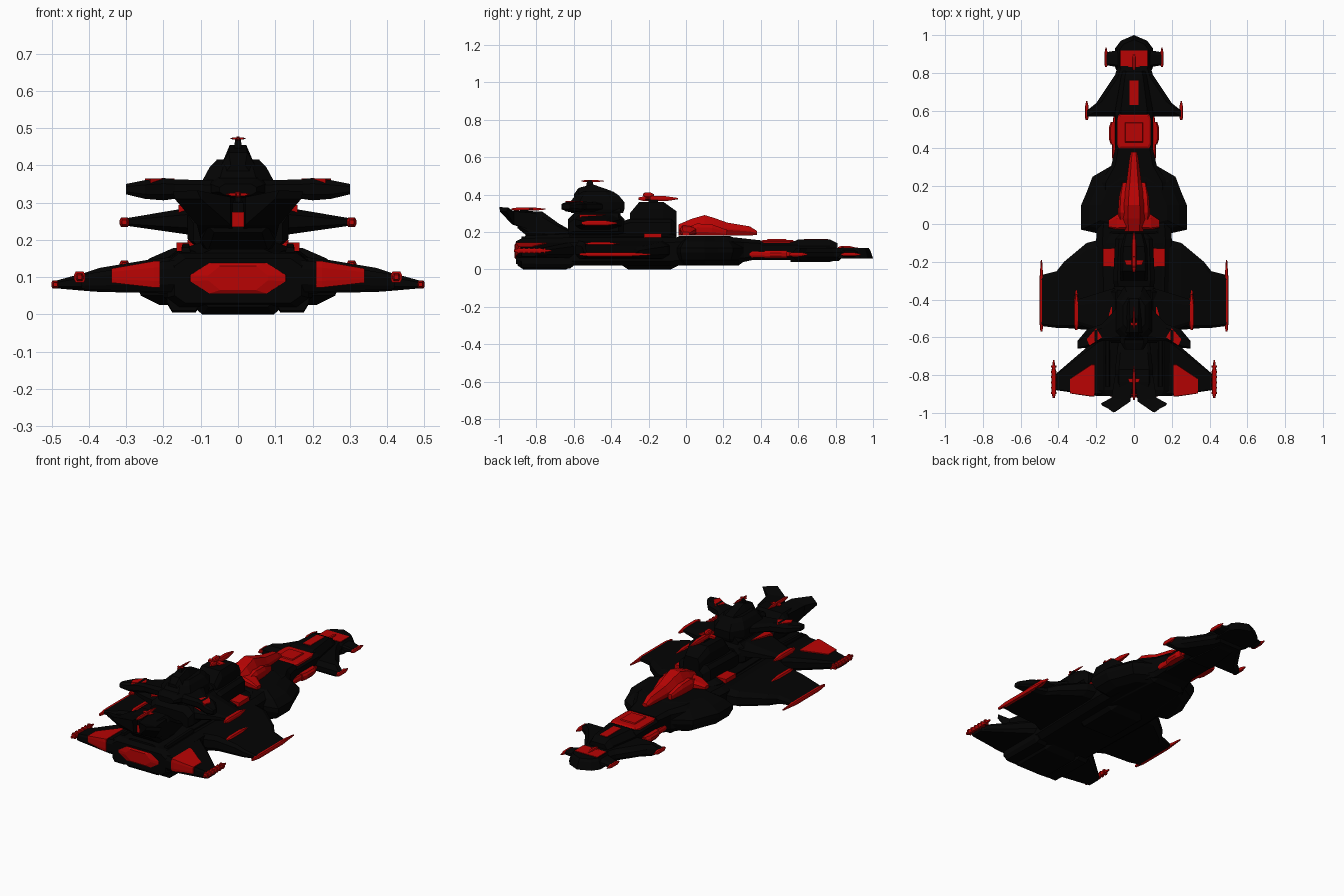
import bpy, bmesh, math


def material(name, col):
    m = bpy.data.materials.new(name)
    m.diffuse_color = (*col, 1)
    return m


BLACK = material("black_hull", (0.001, 0.001, 0.001))
RED = material("red_trim", (0.48, 0.001, 0.001))


def loft(name, rings, mat, mirror=False):
    bm = bmesh.new()
    rows = [[bm.verts.new(p) for p in r] for r in rings]
    n = len(rows[0])
    for a, b in zip(rows, rows[1:]):
        for i in range(n):
            j = (i + 1) % n
            bm.faces.new((a[i], a[j], b[j], b[i]))
    bm.faces.new(rows[0])
    bm.faces.new(rows[-1])
    bmesh.ops.recalc_face_normals(bm, faces=bm.faces)
    me = bpy.data.meshes.new(name)
    bm.to_mesh(me)
    bm.free()
    me.materials.append(mat)
    ob = bpy.data.objects.new(name, me)
    bpy.context.collection.objects.link(ob)
    if mirror:
        ob.modifiers.new("mirror", 'MIRROR').use_mirror_merge = False
    return ob


def hull(name, stations, mat=BLACK, cx=0, cut=0.3, mirror=False):
    """Chamfered sections along y; station = (y, half width, z0, z1)."""
    rings = []
    for y, w, a, b in stations:
        c, d = w * (1 - cut), (b - a) * cut
        rings.append([(cx + x, y, z) for x, z in (
            (-c, a), (c, a), (w, a + d), (w, b - d), (c, b), (-c, b), (-w, b - d), (-w, a + d))])
    return loft(name, rings, mat, mirror)


def plate(name, half, levels, mat=BLACK):
    """Mirrored outline stacked in z; level = (z, scale)."""
    pts = half + [(-x, y) for x, y in reversed(half) if x > 0]
    cy = (max(p[1] for p in pts) + min(p[1] for p in pts)) / 2
    return loft(name, [[(x * s, cy + (y - cy) * s, z) for x, y in pts] for z, s in levels], mat)


def wing(name, stations, mat=BLACK, edge=0.12):
    """Mirrored wing; station = (x, rear y, front y, z0, z1)."""
    rings = []
    for x, r, f, a, b in stations:
        e, h = (f - r) * edge, (b - a) * 0.25
        rings.append([(x, r + e, a), (x, f - e * 2, a), (x, f, a + h), (x, f, b - h),
                      (x, f - e * 2, b), (x, r + e, b), (x, r, b - h), (x, r, a + h)])
    return loft(name, rings, mat, True)


def pod(name, x, y0, y1, z, r, mat=RED):
    L = y1 - y0
    hull(name, [(y0, r * .5, z - r * .5, z + r * .5), (y0 + L * .15, r, z - r, z + r),
                (y0 + L * .7, r, z - r, z + r), (y1, r * .3, z - r * .3, z + r * .3)],
         mat, x, mirror=x > 0)


def panel(name, pts, z0, z1, mat=RED):
    loft(name, [[(x, y, z) for x, y in pts] for z in (z0, z1)], mat, True)


# main hull with keel blocks
hull("main_hull", [(-.91, .17, .03, .15), (-.88, .19, .02, .165), (-.6, .19, .02, .17), (-.08, .2, .02, .17),
                   (.22, .18, .03, .175), (.31, .12, .04, .165), (.40, .1, .06, .155)], cut=.17)
hull("stern_keel", [(-.9, .1, .02, .1), (-.87, .12, 0, .1), (-.64, .12, 0, .1), (-.6, .1, .02, .1)], cut=.2)
hull("side_keel", [(-.88, .045, .01, .08), (-.62, .045, .005, .08), (-.6, .04, .02, .08)], cx=.145, mirror=True)
hull("mid_keel", [(-.34, .1, .02, .1), (-.31, .12, 0, .1), (-.08, .12, 0, .1), (-.04, .1, .02, .1)], cut=.2)
hull("fore_keel", [(-.04, .15, .02, .1), (.28, .12, .02, .1), (.32, .09, .05, .1)], cut=.2)
hull("dorsal_deck", [(-.88, .1, .13, .175), (-.62, .14, .14, .195), (-.1, .15, .14, .19), (-.05, .12, .14, .18)])

# broad forward hull
plate("fore_hull", [(.1, .32), (.22, .25), (.25, .17), (.28, .1), (.28, -.03), (.19, -.05), (.19, -.12)],
      [(.025, .75), (.05, .93), (.09, 1), (.115, 1), (.15, .85), (.178, .62)])

# neck and its red casing
hull("neck", [(.3, .1, .05, .15), (.6, .1, .05, .15)], cut=.2)
plate("neck_red_block", [(.08, .58), (.09, .55), (.09, .42), (.08, .40)], [(.13, 1), (.15, 1), (.156, .9)], RED)
plate("neck_hatch", [(.05, .54), (.05, .43)], [(.15, 1), (.162, .9)], RED)
pod("neck_side_pod", .1, .31, .6, .08, .016)
hull("neck_side_bulge", [(.42, .02, .06, .1), (.45, .03, .06, .1), (.51, .03, .06, .1), (.54, .02, .06, .1)],
     RED, .103, mirror=True)

# head
plate("head_wings", [(.085, .84), (.1, .79), (.16, .7), (.2, .64), (.25, .6), (.25, .57), (.1, .57)],
      [(.045, .82), (.065, 1), (.09, 1), (.115, .85)])
hull("head_spine", [(.56, .1, .04, .14), (.6, .1, .04, .16), (.77, .07, .04, .16), (.81, .06, .05, .14)])
plate("nose", [(0, 1), (.07, .97), (.1, .93), (.1, .83), (.08, .78)], [(.058, 1), (.07, .97), (.1, .87), (.115, .78)])
wing("nose_fin", [(.08, .83, .92, .065, .105), (.145, .84, .91, .07, .09)])
pod("nose_fin_pod", .148, .83, .935, .08, .009)
pod("head_wing_pod", .25, .55, .65, .08, .01)
plate("nose_red_panel", [(.075, .92), (.075, .835)], [(.1, 1), (.118, .97)], RED)
plate("head_red_strip", [(.024, .76), (.024, .63)], [(.15, 1), (.163, 1)], RED)

# red command craft on the forward deck
hull("command_spear", [(-.04, .05, .18, .24), (.03, .06, .18, .27), (.1, .055, .18, .29), (.15, .05, .18, .275),
                       (.22, .04, .18, .25), (.34, .025, .18, .23), (.38, .017, .185, .205)], RED, cut=.45)
hull("command_shoulder", [(.02, .03, .18, .23), (.06, .035, .18, .245), (.14, .03, .18, .24), (.22, .012, .18, .21)],
     RED, .05, mirror=True)
wing("command_wing", [(.04, -.03, .08, .18, .235), (.09, -.03, .05, .18, .225), (.135, -.02, .02, .18, .2)], RED)

# main wings, stern wings and mid wings
wing("main_wing", [(.17, -.6, -.08, .055, .155), (.25, -.56, -.1, .058, .145), (.37, -.55, -.2, .06, .125),
                   (.41, -.55, -.25, .063, .112), (.49, -.54, -.27, .07, .09)], edge=.04)
pod("main_wing_pod", .49, -.57, -.19, .08, .011)
pod("main_wing_blister", .305, -.54, -.35, .132, .013)
panel("main_deck_red", [(.1, -.13), (.165, -.13), (.165, -.225), (.1, -.225)], .165, .193)
wing("stern_wing", [(.17, -.91, -.58, .06, .145), (.2, -.91, -.61, .06, .142), (.41, -.88, -.79, .067, .108),
                    (.42, -.88, -.8, .07, .105)], edge=.04)
wing("stern_wing_red", [(.21, -.914, -.74, .072, .1435), (.225, -.914, -.74, .072, .143),
                        (.34, -.897, -.82, .085, .123)], RED, edge=.015)
panel("stern_wing_top_red", [(.222, -.705), (.34, -.86), (.34, -.875), (.33, -.885)], .09, .122)
pod("stern_wing_pod", .425, -.92, -.72, .1, .012)
for i in range(6):
    hull("pod_ring_%d" % i, [(-.9 + i * .028, .015, .085, .115), (-.89 + i * .028, .015, .085, .115)],
         RED, .425, mirror=True)
wing("mid_wing", [(.1, -.6, -.34, .21, .295), (.14, -.59, -.35, .215, .285), (.3, -.53, -.4, .238, .258)])
pod("mid_wing_pod", .305, -.56, -.37, .247, .013)

# red engine nozzle
hull("engine", [(-.89, .13, .055, .14), (-.912, .128, .056, .138), (-.918, .08, .065, .13)], RED, cut=.4)

# turret block ahead of the tower
hull("turret_base", [(-.36, .1, .17, .25), (-.3, .11, .17, .27), (-.08, .1, .17, .27), (-.05, .07, .17, .24)], cut=.2)
hull("turret_block", [(-.3, .07, .18, .3), (-.25, .075, .18, .36), (-.12, .07, .18, .36), (-.05, .05, .18, .31)], cut=.2)

# command tower with stepped dome and arms
hull("tower_base", [(-.63, .12, .17, .27), (-.6, .135, .17, .3), (-.36, .13, .17, .3), (-.33, .1, .17, .27)], cut=.25)
hull("tower_waist", [(-.6, .09, .25, .33), (-.35, .09, .25, .33)])
plate("tower_dome", [(.05, -.62), (.095, -.57), (.095, -.4), (.05, -.33)],
      [(.3, .95), (.32, 1), (.36, 1), (.395, .8), (.415, .6)])
hull("dome_ridge", [(-.6, .035, .35, .4), (-.575, .045, .36, .435), (-.5, .04, .36, .455),
                    (-.4, .045, .36, .42), (-.34, .03, .34, .37)], cut=.45)
hull("dome_rear", [(-.665, .05, .32, .35), (-.63, .07, .31, .365), (-.58, .085, .31, .37)])
plate("dome_mast", [(.014, -.49), (.014, -.54)], [(.42, 1), (.475, .5)])
wing("tower_arm", [(.07, -.62, -.42, .31, .36), (.17, -.62, -.53, .31, .362), (.2, -.63, -.54, .306, .366),
                   (.25, -.655, -.56, .31, .36), (.3, -.66, -.62, .322, .35)])
panel("arm_red", [(.25, -.61), (.235, -.645), (.17, -.6), (.2, -.55)], .34, .365)
panel("tower_red_wedge", [(.118, -.43), (.16, -.57), (.115, -.57)], .27, .294)

# stern superstructure and tail fork
hull("stern_tower", [(-.9, .08, .22, .3), (-.84, .1, .17, .31), (-.77, .1, .16, .31), (-.68, .09, .16, .245),
                     (-.6, .08, .16, .2)], cut=.2)
loft("stern_red_window", [[(x, -.84 - d, z) for x, z in ((-.04, .235), (.04, .235), (.03, .275), (-.03, .275))]
                          for d in (0, .065)], RED)
loft("tail_fork", [[(.0, -.8, .2), (.1, -.8, .2), (.1, -.8, .3), (0, -.8, .31)],
                   [(.02, -.93, .24), (.11, -.92, .24), (.12, -.92, .31), (.02, -.94, .315)],
                   [(.1, -.995, .31), (.17, -.96, .31), (.175, -.95, .33), (.11, -.997, .333)]], BLACK, True)
hull("deck_rib", [(-.86, .012, .15, .18), (-.62, .012, .15, .19)], cx=.14, mirror=True)


# red guns: barrel, crossbar, mount
def gun(name, y, z, L, s, bar=0):
    pod(name + "_barrel", 0, y - L * .4, y + L * .6, z, s)
    hull(name + "_crossbar", [(y - L * .22 + bar, s * 3.2, z - s * .5, z + s * .5),
                              (y - L * .1 + bar, s * 4, z - s * .5, z + s * .5)], RED)
    hull(name + "_mount", [(y - L * .15, s, z - s * 3, z), (y + L * .1, s, z - s * 3, z)], BLACK)


gun("turret_gun", -.17, .378, .21, .013)
pod("turret_sight", 0, -.23, -.17, .398, .012)
gun("dome_gun", -.51, .472, .12, .005)
gun("tail_gun", -.86, .322, .18, .008, .06)
gun("nose_gun", .85, .115, .09, .009)
